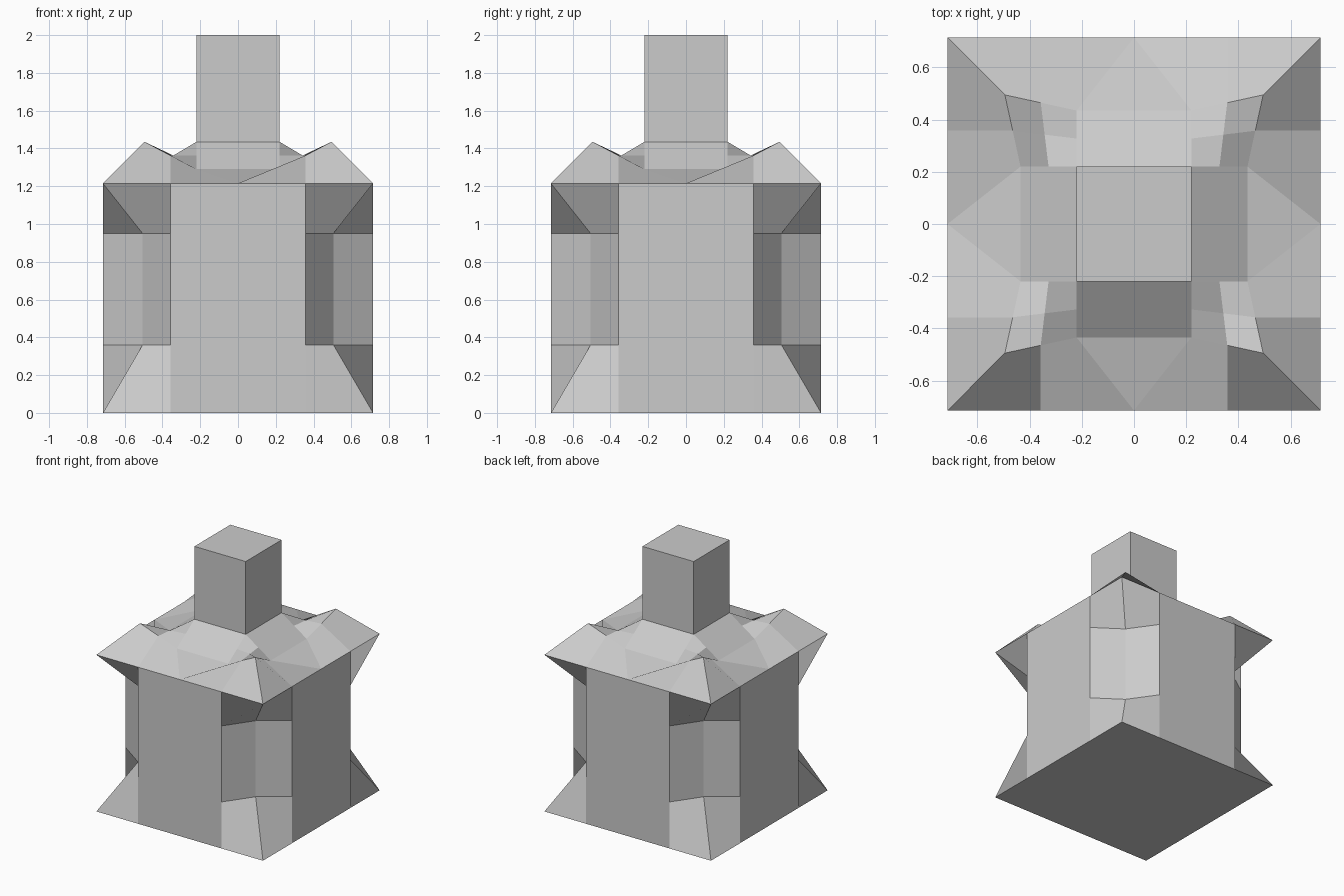
import bpy, bmesh
from mathutils import Vector, Matrix
from math import pi

if "Cube" in bpy.data.objects:
    bpy.data.objects.remove(bpy.data.objects["Cube"])

W, MID = 0.715, 0.3575      # body half width, column split
R = [Matrix.Rotation(i * pi / 2, 3, 'Z') for i in range(4)]


def finish(bm, name):
    bmesh.ops.remove_doubles(bm, verts=bm.verts, dist=1e-4)
    me = bpy.data.meshes.new(name)
    bm.to_mesh(me)
    bm.free()
    ob = bpy.data.objects.new(name, me)
    bpy.context.collection.objects.link(ob)
    return ob


# Body: stacked square rings whose corners are pulled in at mid height
bm = bmesh.new()
rings = []
for z, c in ((0, W), (0.36, 0.505), (0.95, 0.505), (1.215, W)):
    side = [(-MID, -W, z), (MID, -W, z), (c, -c, z)]
    rings.append([bm.verts.new(r @ Vector(p)) for r in R for p in side])
for lo, hi in zip(rings, rings[1:]):
    for i in range(12):
        j = (i + 1) % 12
        bm.faces.new((lo[i], lo[j], hi[j], hi[i]))
bm.faces.new(rings[0][::-1])
finish(bm, "body")

# Roof: one faceted quarter (front side plus right corner pocket), turned four times
bm = bmesh.new()
O, P, Pl = Vector((0, -W, 1.215)), Vector((W, -W, 1.215)), Vector((-W, -W, 1.215))
A, Al = Vector((0.22, -0.22, 1.435)), Vector((-0.22, -0.22, 1.435))
B, Bl = Vector((0.22, -0.435, 1.29)), Vector((-0.22, -0.435, 1.29))
C, Cl = Vector((0.495, -0.495, 1.435)), Vector((-0.495, -0.495, 1.435))
D = Vector((0.435, -0.22, 1.29))


def mid(*pts):
    return sum(pts, Vector()) / len(pts)


ctr = mid(A, B, C, D)
faces = [
    (O, B, Bl),
    (O, mid(O, P), mid(B, C), B),                   # right eave
    (mid(O, P), P, C, mid(B, C)),
    (Bl, mid(Bl, Cl), mid(O, Pl), O),               # left eave
    (Cl, Pl, mid(O, Pl), mid(Bl, Cl)),
    (mid(A, B), A, Al, mid(Al, Bl)),                # slope up to the neck
    (B, mid(A, B), mid(Al, Bl), Bl),
]
loop = [A, B, C, D]
for i, p in enumerate(loop):                        # corner pocket
    faces.append((p, mid(p, loop[(i + 1) % 4]), ctr, mid(p, loop[i - 1])))
for r in R:
    for f in faces:
        bm.faces.new([bm.verts.new(r @ p) for p in f])
bmesh.ops.remove_doubles(bm, verts=bm.verts, dist=1e-4)
bmesh.ops.recalc_face_normals(bm, faces=bm.faces)
if sum(f.normal.z for f in bm.faces) < 0:
    bmesh.ops.reverse_faces(bm, faces=bm.faces)
finish(bm, "roof")

# Neck: open-bottomed square block
bm = bmesh.new()
bmesh.ops.create_cube(bm, size=1, matrix=Matrix.Translation((0, 0, 1.7175))
                      @ Matrix.Diagonal((0.44, 0.44, 0.565, 1)))
bmesh.ops.delete(bm, geom=[f for f in bm.faces if f.normal.z < -0.5], context='FACES')
finish(bm, "neck")
